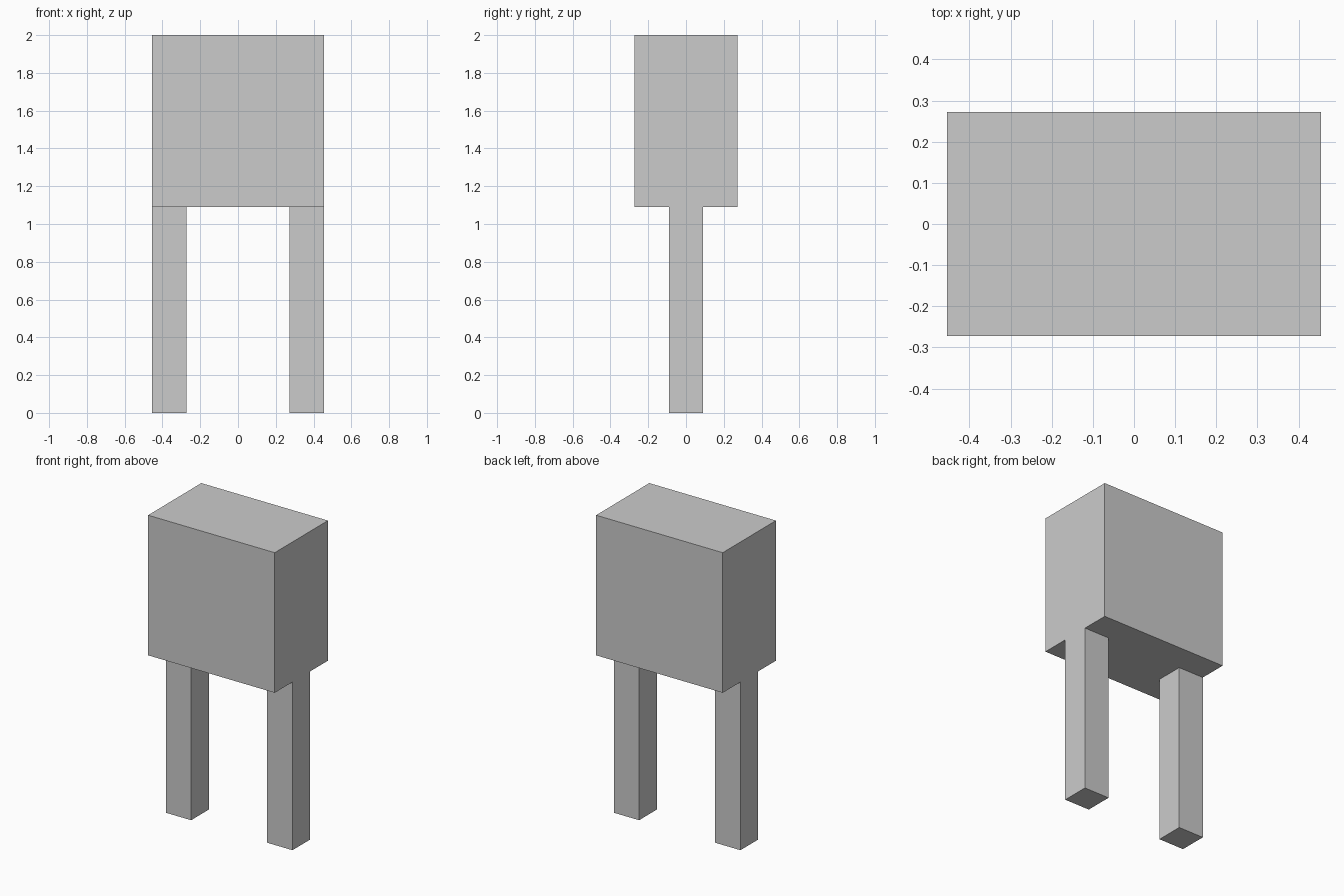
import bpy

if "Cube" in bpy.data.objects:
    bpy.data.objects.remove(bpy.data.objects["Cube"])

U = 2 / 22  # model grid unit


def box(name, size, center):
    """Axis-aligned box, size and centre given in grid units."""
    bpy.ops.mesh.primitive_cube_add(size=1, location=[c * U for c in center])
    obj = bpy.context.object
    obj.name = name
    obj.scale = [s * U for s in size]
    bpy.ops.object.transform_apply(location=False, rotation=False, scale=True)
    return obj


# Main block
box("body", (10, 6, 10), (0, 0, 17))

# Two square legs, flush with the sides of the body
for side, x in (("left", -4), ("right", 4)):
    box(f"{side}_leg", (2, 2, 12), (x, 0, 6))
